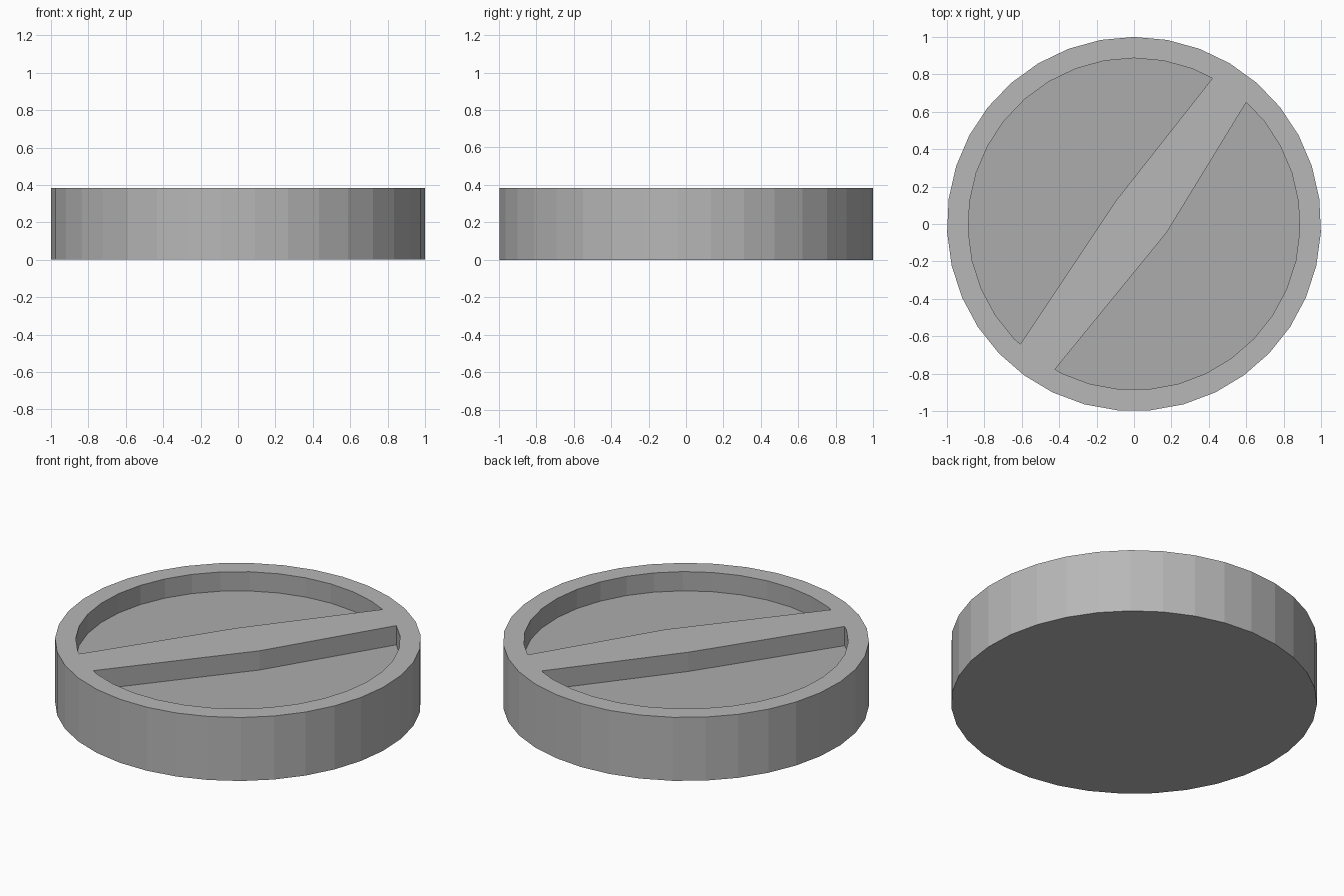
import bpy, bmesh
from math import sin, cos, pi

if "Cube" in bpy.data.objects:
    bpy.data.objects.remove(bpy.data.objects["Cube"])

SIDES, HEIGHT, FLOOR = 35, 0.383, 0.267


def prism(name, outline, z0, z1):
    bm = bmesh.new()
    face = bm.faces.new([bm.verts.new((x, y, z0)) for x, y in outline])
    new = bmesh.ops.extrude_face_region(bm, geom=[face])["geom"]
    for v in new:
        if isinstance(v, bmesh.types.BMVert):
            v.co.z = z1
    bmesh.ops.recalc_face_normals(bm, faces=bm.faces)
    mesh = bpy.data.meshes.new(name)
    bm.to_mesh(mesh)
    bm.free()
    obj = bpy.data.objects.new(name, mesh)
    bpy.context.collection.objects.link(obj)
    return obj


def ring(r):
    return [(r * sin(2 * pi * i / SIDES), r * cos(2 * pi * i / SIDES)) for i in range(SIDES)]


def grey(name, value):
    mat = bpy.data.materials.new(name)
    mat.diffuse_color = (value, value, value, 1)
    mat.use_nodes = True
    mat.node_tree.nodes["Principled BSDF"].inputs["Base Color"].default_value = mat.diffuse_color
    return mat


def subtract(target, cutter):
    mod = target.modifiers.new("cut", 'BOOLEAN')
    mod.operation = 'DIFFERENCE'
    mod.solver = 'EXACT'
    mod.object = cutter
    bpy.context.view_layer.objects.active = target
    bpy.ops.object.modifier_apply(modifier=mod.name)
    bpy.data.objects.remove(cutter, do_unlink=True)


def beyond(a, b, t=1.12):
    # continue the line a-b past b
    return (a[0] + (b[0] - a[0]) * t, a[1] + (b[1] - a[1]) * t)


# Round body
body = prism("round_knob", ring(1.0), 0, HEIGHT)

# Pocket shape: inner disc with the slightly bent grip bar left standing
left, right = (-0.10, 0.12), (0.175, -0.045)
bar = prism("bar_cutter", [
    beyond(left, (0.42, 0.78)), left, beyond(left, (-0.61, -0.645)),
    beyond(right, (-0.425, -0.78)), right, beyond(right, (0.60, 0.65))], 0.1, 0.8)
pocket = prism("pocket_cutter", ring(0.887), FLOOR, 0.6)
pocket.hide_render = True
subtract(pocket, bar)
subtract(body, pocket)

# Mid grey body, slightly darker pocket floor and walls
body.data.materials.clear()
body.data.materials.append(grey("body_grey", 0.475))
body.data.materials.append(grey("pocket_grey", 0.415))
for face in body.data.polygons:
    in_pocket = FLOOR - 0.01 < face.center.z < HEIGHT - 0.01
    face.material_index = 1 if in_pocket else 0
